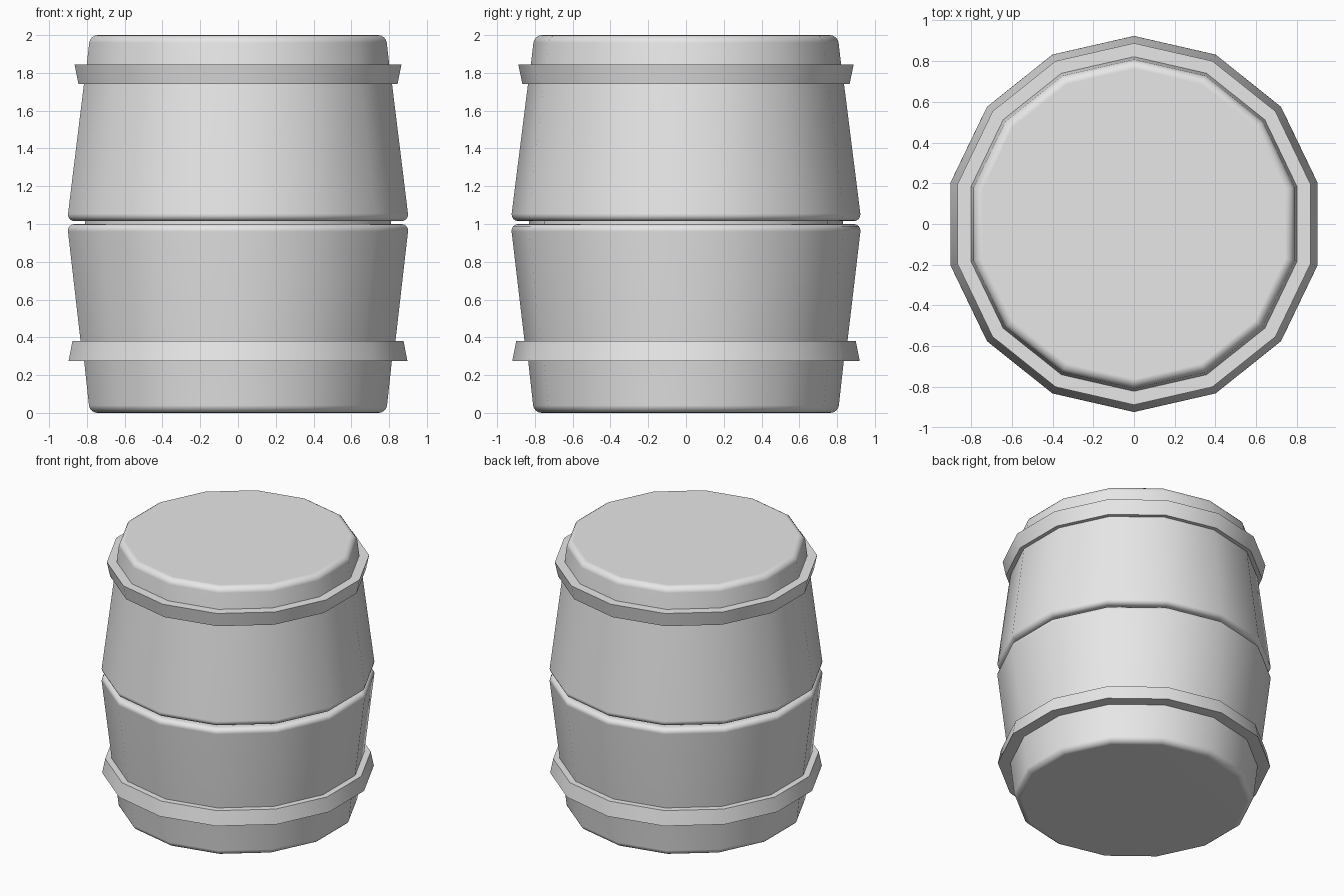
import bpy, bmesh, math

cube = bpy.data.objects.get("Cube")
if cube:
    bpy.data.objects.remove(cube, do_unlink=True)

SIDES = 14

grey = bpy.data.materials.new("plain_grey")
grey.use_nodes = True
grey.diffuse_color = (0.8, 0.8, 0.8, 1)
shader = next(n for n in grey.node_tree.nodes if n.type == 'BSDF_PRINCIPLED')
shader.inputs["Base Color"].default_value = (0.8, 0.8, 0.8, 1)


def lathe(name, profile, rounded=(), closed=False):
    """Spin (radius, z) points; round off the listed rims; cap unless closed."""
    bm = bmesh.new()
    turns = [math.pi / 2 + 2 * math.pi * i / SIDES for i in range(SIDES)]
    rings = [[bm.verts.new((r * math.cos(a), r * math.sin(a), z)) for a in turns]
             for r, z in profile]
    pairs = list(zip(rings, rings[1:]))
    if closed:
        pairs.append((rings[-1], rings[0]))
    else:
        bm.faces.new(rings[0])
        bm.faces.new(rings[-1])
    for low, high in pairs:
        for i in range(SIDES):
            j = (i + 1) % SIDES
            bm.faces.new((low[i], low[j], high[j], high[i]))
    bmesh.ops.recalc_face_normals(bm, faces=bm.faces[:])
    if rounded:
        rims = [bm.edges.get((rings[k][i], rings[k][i - 1]))
                for k in rounded for i in range(SIDES)]
        bmesh.ops.bevel(bm, geom=rims, offset=0.04, segments=4,
                        profile=0.5, affect='EDGES')
    mesh = bpy.data.meshes.new(name)
    bm.to_mesh(mesh)
    bm.free()
    mesh.materials.append(grey)
    obj = bpy.data.objects.new(name, mesh)
    bpy.context.collection.objects.link(obj)

    # Smooth sides, sharp rims, flat lids
    bpy.ops.object.select_all(action='DESELECT')
    obj.select_set(True)
    bpy.context.view_layer.objects.active = obj
    bpy.ops.object.shade_smooth_by_angle(angle=math.radians(32))
    weighted = obj.modifiers.new("weighted_normals", 'WEIGHTED_NORMAL')
    weighted.keep_sharp = True
    return obj


# Bulging body with a groove around its waist
lathe("barrel_body",
      [(0.805, 0), (0.835, 0.27), (0.855, 0.38), (0.928, 1.0), (0.83, 1.0),
       (0.83, 1.015), (0.928, 1.015), (0.838, 1.73), (0.822, 1.84), (0.803, 2)],
      rounded=(0, 3, 6, 9))

# Tapered hoops: inner radius, bottom and top outer radius, bottom and top height
for name, inner, r_low, r_high, low, high in (
        ("lower_hoop", 0.79, 0.92, 0.899, 0.275, 0.38),
        ("upper_hoop", 0.79, 0.866, 0.888, 1.74, 1.845)):
    lathe(name, [(inner, low), (r_low, low), (r_high, high), (inner, high)], closed=True)
